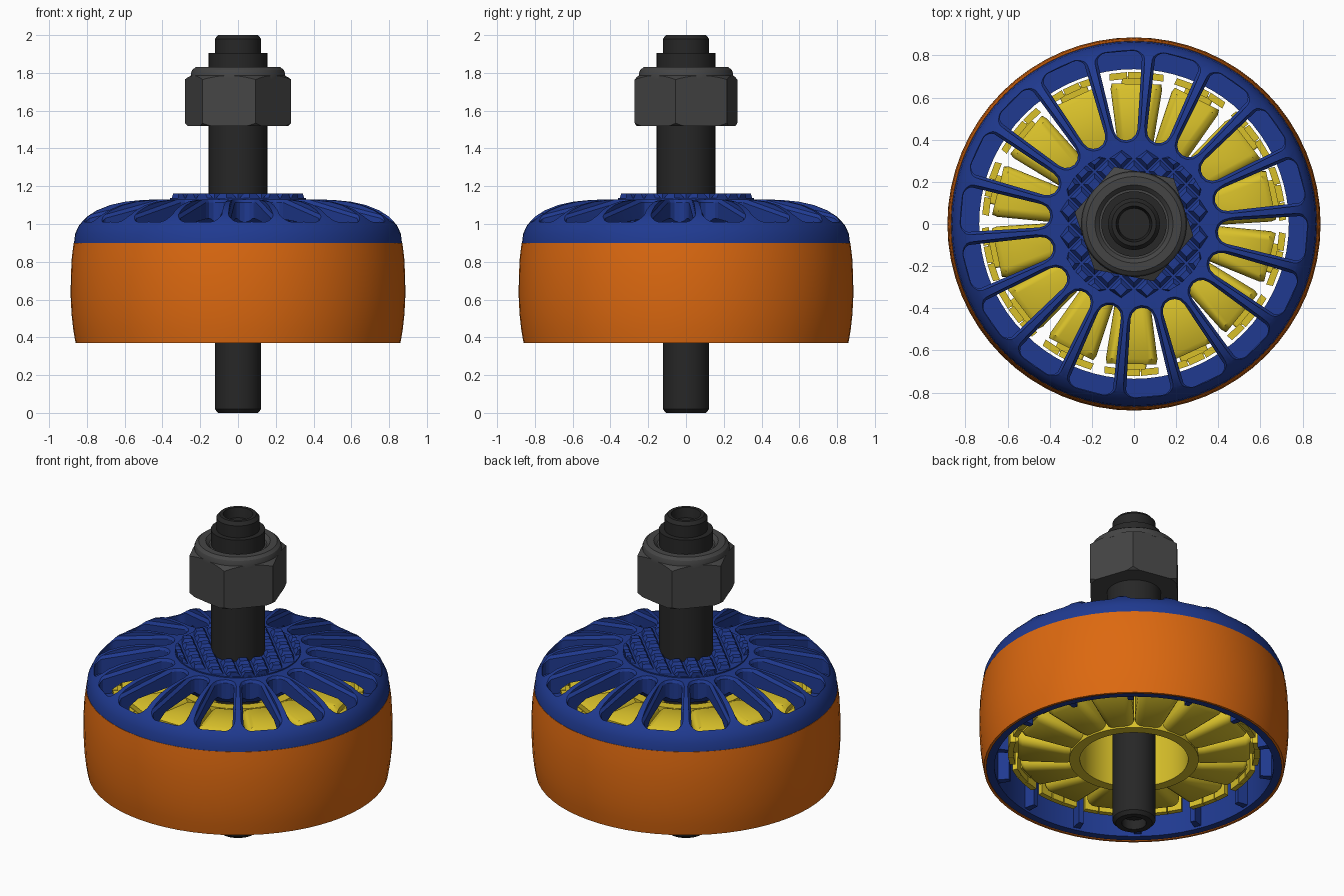
import bpy, bmesh, math
from math import sin, cos, pi, radians

if "Cube" in bpy.data.objects:
    bpy.data.objects.remove(bpy.data.objects["Cube"])


def material(name, rgb):
    m = bpy.data.materials.new(name)
    m.diffuse_color = (*rgb, 1)
    m.use_nodes = True
    m.node_tree.nodes["Principled BSDF"].inputs["Base Color"].default_value = m.diffuse_color
    return m


BLUE = material("blue", (0.014, 0.042, 0.28))
ORANGE = material("orange", (0.72, 0.14, 0.005))
YELLOW = material("yellow", (0.69, 0.53, 0.023))
BLACK = material("black", (0.02, 0.02, 0.02))
STEEL = material("dark_grey", (0.06, 0.06, 0.06))


def finish(name, bm, mat=None, angle=30):
    bmesh.ops.recalc_face_normals(bm, faces=bm.faces)
    me = bpy.data.meshes.new(name)
    bm.to_mesh(me)
    bm.free()
    ob = bpy.data.objects.new(name, me)
    bpy.context.collection.objects.link(ob)
    if mat:
        me.materials.append(mat)
    if angle:
        smooth(ob, angle)
    return ob


def smooth(ob, angle=30):
    bpy.ops.object.select_all(action='DESELECT')
    ob.select_set(True)
    bpy.context.view_layer.objects.active = ob
    bpy.ops.object.shade_smooth_by_angle(angle=radians(angle))


def loft(bm, rings, caps=True):
    """Skin closed rings of points; caps=False joins last ring to first."""
    vs = [[bm.verts.new(p) for p in r] for r in rings]
    n = len(vs[0])
    pairs = list(zip(vs, vs[1:])) + ([] if caps else [(vs[-1], vs[0])])
    for a, b in pairs:
        for i in range(n):
            j = (i + 1) % n
            bm.faces.new((a[i], a[j], b[j], b[i]))
    if caps:
        bm.faces.new(vs[0])
        bm.faces.new(vs[-1])


def lathe(name, profile, mat, segs=64, closed=True):
    """Revolve (radius, z) points; closed profiles make rings, open ones are capped."""
    bm = bmesh.new()
    rings = [[(r * cos(2 * pi * i / segs), r * sin(2 * pi * i / segs), z)
              for i in range(segs)] for r, z in profile]
    loft(bm, rings, caps=not closed)
    return finish(name, bm, mat)


def turn(points, a):
    return [(x * cos(a) - y * sin(a), x * sin(a) + y * cos(a), z) for x, y, z in points]


def boolean(ob, cutter, op):
    m = ob.modifiers.new("cut", 'BOOLEAN')
    m.object, m.operation, m.solver = cutter, op, 'EXACT'
    bpy.context.view_layer.objects.active = ob
    bpy.ops.object.modifier_apply(modifier=m.name)
    bpy.data.objects.remove(cutter)


# threaded shaft with stepped, hollow ends
lathe("shaft", [(0.07, 0.06), (0.07, 0), (0.105, 0), (0.123, 0.02), (0.123, 0.95),
                (0.155, 0.95), (0.155, 1.905), (0.123, 1.905), (0.123, 1.98),
                (0.105, 2.0), (0.085, 2.0), (0.075, 1.94)], BLACK, 48, closed=False)

# hex nut with corners chamfered by a turned shape
bm = bmesh.new()
loft(bm, [[(0.287 * cos(radians(60 * k - 11)), 0.287 * sin(radians(60 * k - 11)), z)
           for k in range(6)] for z in (1.52, 1.785)])
nut = finish("hex_nut", bm, STEEL)
boolean(nut, lathe("nut_chamfer", [(0.2, 1.5), (0.268, 1.52), (0.295, 1.54), (0.295, 1.76),
                                   (0.25, 1.785), (0.2, 1.80)], STEEL, 96, closed=False), 'INTERSECT')
smooth(nut, 25)
lathe("nut_collar", [(0.15, 1.77), (0.25, 1.77), (0.25, 1.795), (0.243, 1.815),
                     (0.225, 1.83), (0.185, 1.83), (0.165, 1.81), (0.15, 1.81)], STEEL)

# orange outer band
lathe("outer_band", [(0.845, 0.37), (0.86, 0.37), (0.872, 0.44), (0.881, 0.52), (0.886, 0.62),
                     (0.885, 0.72), (0.88, 0.82), (0.87, 0.90), (0.845, 0.90)], ORANGE)

# domed rotor bell, then 18 rounded slots cut from above
bell = lathe("rotor_bell", [(0.14, 0.98), (0.14, 1.13), (0.36, 1.13), (0.50, 1.128), (0.60, 1.118),
                            (0.68, 1.10), (0.75, 1.072), (0.80, 1.04), (0.84, 0.995), (0.862, 0.95),
                            (0.868, 0.90), (0.85, 0.90), (0.85, 0.375), (0.80, 0.375), (0.80, 0.88),
                            (0.735, 0.90), (0.735, 0.965), (0.68, 1.0), (0.42, 1.03), (0.37, 0.98)],
             BLUE, 72)


def rounded_slot(grow):
    """Wedge slot outline along +x: round inner end, soft outer corners."""
    pts = []
    for cx, cy, r, a0, a1 in ((0.455, 0, 0.056, 100, 260), (0.775, -0.062, 0.045, 280, 360),
                              (0.775, 0.062, 0.045, 0, 80)):
        for k in range(7):
            a = radians(a0 + (a1 - a0) * k / 6)
            pts.append((cx + (r + grow) * cos(a), cy + (r + grow) * sin(a)))
    return pts


def dome_z(r):
    return 1.13 - 0.09 * max(0, (r - 0.5) / 0.3) ** 2.2


bm = bmesh.new()
for k in range(18):
    a = radians(15 + 20 * k)
    inner, outer = rounded_slot(0), rounded_slot(0.014)
    low = [(x, y, 0.94) for x, y in inner]
    mid = [(x, y, dome_z(math.hypot(x, y)) - 0.016) for x, y in inner]
    lip = [(x, y, dome_z(math.hypot(x, y)) + 0.004) for x, y in outer]
    top = [(x, y, 1.3) for x, y in outer]
    loft(bm, [turn(r, a) for r in (low, mid, lip, top)])
boolean(bell, finish("slot_cutter", bm, BLUE, 0), 'DIFFERENCE')
smooth(bell, 25)

# knurled pad: grid of truncated pyramids trimmed to a disc
lathe("knurl_base", [(0.15, 1.12), (0.36, 1.12), (0.36, 1.137), (0.15, 1.137)], BLUE)
bm = bmesh.new()
pitch = 0.088


def clamp(x, y, z):
    s = min(1, 0.358 / max(1e-6, math.hypot(x, y)))
    return (x * s, y * s, z)


for i in range(-4, 5):
    for j in range(-4, 5):
        cx, cy = i * pitch, j * pitch
        if not 0.13 < math.hypot(cx, cy) < 0.37:
            continue
        rings = []
        for h, z in ((0.043, 1.13), (0.022, 1.162)):
            sq = turn([(cx + sx * h, cy + sy * h, z) for sx, sy in
                       ((-1, -1), (1, -1), (1, 1), (-1, 1))], radians(45))
            rings.append([clamp(*p) for p in sq])
        loft(bm, rings)
finish("knurled_pad", bm, BLUE, 0)

# fins between the magnets inside the rotor wall
bm = bmesh.new()
for k in range(14):
    loft(bm, [turn([(x, y, z) for x, y in ((0.735, -0.015), (0.81, -0.022),
                                           (0.81, 0.022), (0.735, 0.015))],
                   radians(48.5 + 360 / 14 * k)) for z in (0.39, 0.90)])
finish("magnet_fins", bm, BLUE, 0)

# stator hub
lathe("stator_hub", [(0.31, 0.42), (0.37, 0.42), (0.37, 0.94), (0.31, 0.94)], YELLOW)


def coil_ring(x, w, z0, z1, c=0.045):
    """Rounded rectangle across the tooth at radius x."""
    pts = []
    for sy, zc, a0 in ((1, z1 - c, 0), (-1, z1 - c, 90), (-1, z0 + c, 180), (1, z0 + c, 270)):
        for k in range(5):
            a = radians(a0 + 22.5 * k)
            pts.append((x, sy * (w / 2 - c) + c * cos(a), zc + c * sin(a)))
    return pts


# 14 wound teeth, each with a two-part outer shoe
coils, shoes = bmesh.new(), bmesh.new()
for k in range(14):
    a = radians(89 + 360 / 14 * k)
    loft(coils, [turn(r, a) for r in (coil_ring(0.35, 0.155, 0.43, 0.93), coil_ring(0.40, 0.175, 0.43, 0.95),
                                      coil_ring(0.64, 0.245, 0.46, 0.95), coil_ring(0.665, 0.235, 0.48, 0.93))])
    loft(shoes, [turn(coil_ring(x, 0.14, 0.50, 0.90, 0.01), a) for x in (0.65, 0.70)])
    for y0, y1 in ((-0.128, -0.045), (-0.04, 0.04), (0.045, 0.128)):
        loft(shoes, [turn([(math.sqrt(r * r - y * y), y, z) for r, y in
                           ((0.69, y0), (0.722, y0), (0.722, y1), (0.69, y1))], a)
                     for z in (0.46, 0.92)])
finish("stator_coils", coils, YELLOW, 40)
finish("stator_shoes", shoes, YELLOW, 0)
